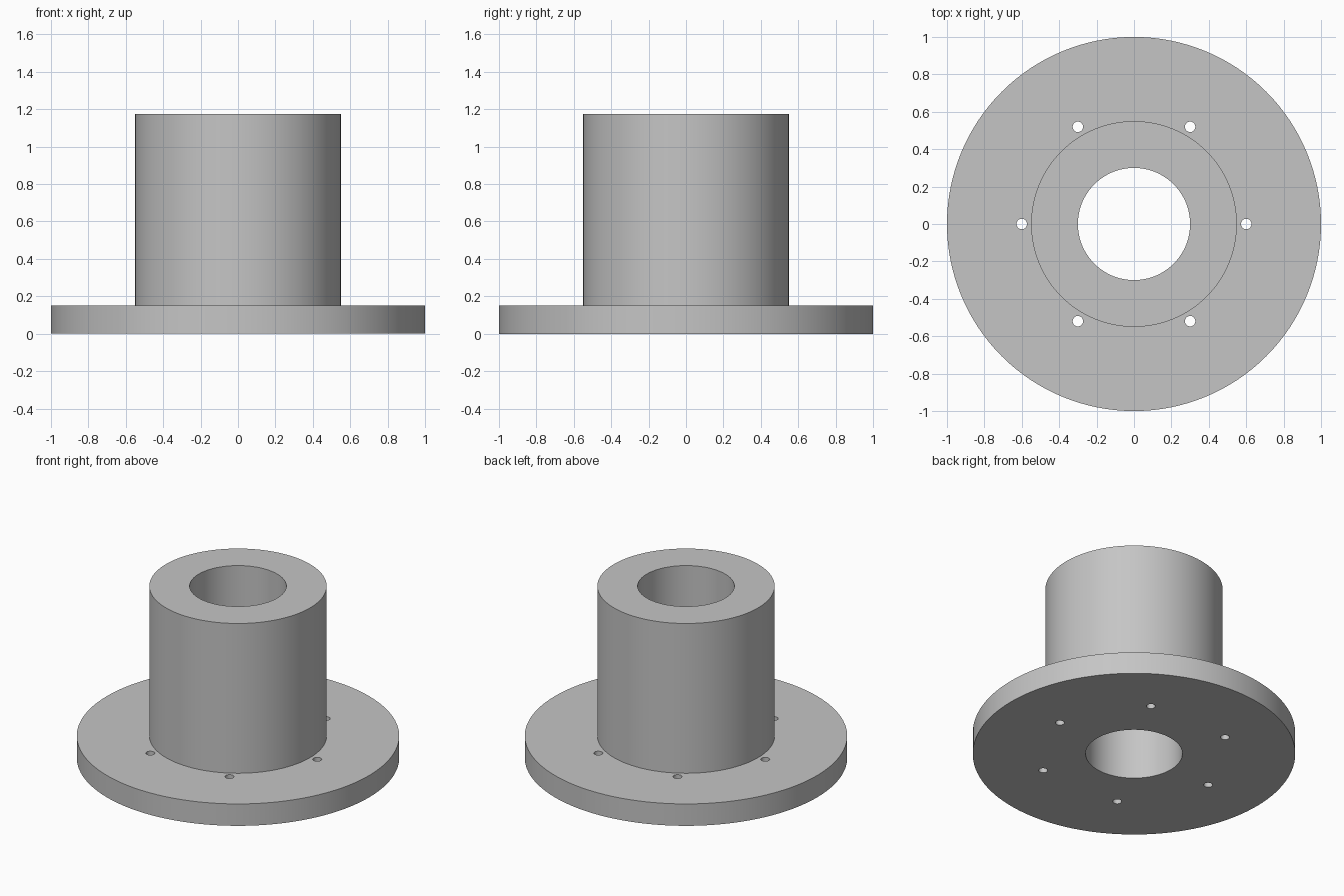
import bpy
import bmesh
import math
from mathutils import Matrix, Vector

RADIUS, FLANGE_TOP = 1.0, 0.15
HUB_RADIUS, HUB_TOP = 0.55, 1.175
BORE_RADIUS = 0.3
BOLT_COUNT, BOLT_CIRCLE, BOLT_RADIUS = 6, 0.6, 0.028

default_cube = bpy.data.objects.get("Cube")
if default_cube:
    bpy.data.objects.remove(default_cube, do_unlink=True)

# Plain grey metal
grey = bpy.data.materials.new("grey_metal")
grey.use_nodes = True
colour = (0.56, 0.56, 0.56, 1)
grey.diffuse_color = colour
grey.node_tree.nodes["Principled BSDF"].inputs["Base Color"].default_value = colour


def make_object(name, bm):
    bmesh.ops.recalc_face_normals(bm, faces=bm.faces)
    mesh = bpy.data.meshes.new(name)
    bm.to_mesh(mesh)
    bm.free()
    mesh.materials.append(grey)
    obj = bpy.data.objects.new(name, mesh)
    bpy.context.collection.objects.link(obj)
    return obj


def lathe(name, profile, steps=128):
    """Turn a closed (radius, height) profile around the z axis."""
    bm = bmesh.new()
    verts = [bm.verts.new((r, 0, z)) for r, z in profile]
    edges = [bm.edges.new((v, verts[i - 1])) for i, v in enumerate(verts)]
    bmesh.ops.spin(bm, geom=verts + edges, cent=(0, 0, 0), axis=(0, 0, 1),
                   angle=math.tau, steps=steps, use_merge=True)
    bmesh.ops.remove_doubles(bm, verts=bm.verts, dist=0.0001)
    return make_object(name, bm)


# Flange and hub turned as one solid with a through bore
body = lathe("flanged_hub", [
    (BORE_RADIUS, 0), (RADIUS, 0), (RADIUS, FLANGE_TOP),
    (HUB_RADIUS, FLANGE_TOP), (HUB_RADIUS, HUB_TOP), (BORE_RADIUS, HUB_TOP)])

# Ring of drills for the bolt holes
bm = bmesh.new()
for i in range(BOLT_COUNT):
    turn = Matrix.Rotation(math.tau * i / BOLT_COUNT, 4, "Z")
    place = Matrix.Translation(Vector((BOLT_CIRCLE, 0, FLANGE_TOP / 2)))
    bmesh.ops.create_cone(bm, cap_ends=True, segments=32, radius1=BOLT_RADIUS,
                          radius2=BOLT_RADIUS, depth=FLANGE_TOP * 2,
                          matrix=turn @ place)
drills = make_object("bolt_hole_cutter", bm)
drills.hide_render = True

# Cut the holes, then drop the cutter
cut = body.modifiers.new("bolt_holes", "BOOLEAN")
cut.operation = "DIFFERENCE"
cut.solver = "EXACT"
cut.object = drills
bpy.ops.object.select_all(action="DESELECT")
body.select_set(True)
bpy.context.view_layer.objects.active = body
bpy.ops.object.modifier_apply(modifier=cut.name)
bpy.data.objects.remove(drills, do_unlink=True)
bpy.ops.object.shade_smooth_by_angle(angle=math.radians(30))
